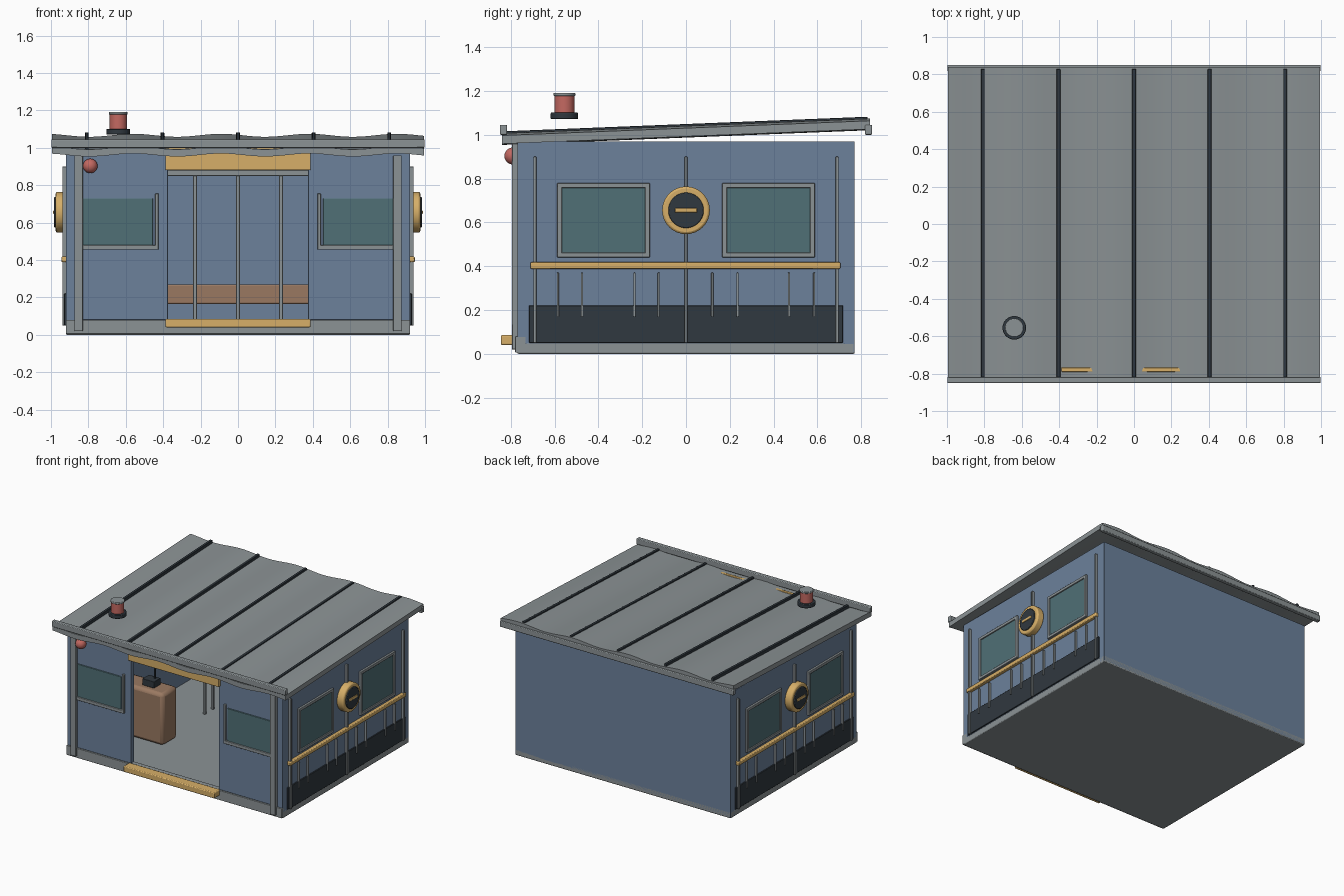
import bpy, bmesh, math
from mathutils import Vector

if "Cube" in bpy.data.objects:
    bpy.data.objects.remove(bpy.data.objects["Cube"])


def mat(name, r, g, b):
    m = bpy.data.materials.new(name)
    m.diffuse_color = (r, g, b, 1)
    m.use_nodes = True
    m.node_tree.nodes["Principled BSDF"].inputs["Base Color"].default_value = m.diffuse_color
    return m


BLUE = mat("blue_paint", 0.15, 0.22, 0.33)
GREY = mat("grey_metal", 0.26, 0.29, 0.30)
DARK = mat("dark_metal", 0.03, 0.04, 0.05)
GOLD = mat("gold_paint", 0.68, 0.43, 0.14)
GLASS = mat("teal_glass", 0.08, 0.16, 0.18)
BROWN = mat("brown_wood", 0.32, 0.19, 0.12)
RED = mat("red_light", 0.55, 0.14, 0.12)


def finish(name, bm, m, bevel=0.0, smooth=True):
    bmesh.ops.recalc_face_normals(bm, faces=bm.faces)
    me = bpy.data.meshes.new(name)
    bm.to_mesh(me)
    bm.free()
    me.materials.append(m)
    ob = bpy.data.objects.new(name, me)
    bpy.context.collection.objects.link(ob)
    if bevel:
        b = ob.modifiers.new("bevel", 'BEVEL')
        b.width, b.segments = bevel, 2
    if smooth:
        bpy.context.view_layer.objects.active = ob
        ob.select_set(True)
        bpy.ops.object.shade_smooth_by_angle()
        ob.select_set(False)
    return ob


def box(name, x, y, z, m, bevel=0.003):
    """Box from (min, max) ranges on each axis."""
    bm = bmesh.new()
    bmesh.ops.create_cube(bm, size=1)
    lo, hi = zip(*(sorted(r) for r in (x, y, z)))
    for v in bm.verts:
        v.co = Vector([(lo[i] + hi[i]) / 2 + v.co[i] * (hi[i] - lo[i]) for i in range(3)])
    return finish(name, bm, m, bevel)


def disc(name, centre, r, depth, m, axis='Z', bevel=0.004):
    bm = bmesh.new()
    bmesh.ops.create_cone(bm, cap_ends=True, segments=32, radius1=r, radius2=r, depth=depth)
    ob = finish(name, bm, m, bevel)
    ob.location = centre
    if axis == 'X':
        ob.rotation_euler.y = math.pi / 2
    return ob


def roof_z(x, y):
    wave = 0.008 * math.cos(2 * math.pi * (x - 0.85) / 0.47)
    return 1.033 + 0.04 * y + wave


# Floor and shell
box("floor_slab", (-0.92, 0.92), (-0.77, 0.77), (0, 0.05), GREY, 0.006)
box("front_plinth", (-0.92, 0.92), (-0.78, -0.73), (0.005, 0.08), GREY)
box("back_wall", (-0.92, 0.92), (0.72, 0.77), (0.005, 0.97), BLUE)
box("door_header", (-0.38, 0.38), (-0.77, -0.73), (0.88, 0.97), BLUE)
for s, side in ((-1, "left"), (1, "right")):
    box(side + "_wall", (s * 0.87, s * 0.92), (-0.77, 0.77), (0.045, 0.97), BLUE)
    box(side + "_front_wall", (s * 0.375, s * 0.92), (-0.77, -0.73), (0.08, 0.97), BLUE)

    # Front corner post and window
    box(side + "_front_post", (s * 0.83, s * 0.875), (-0.795, -0.765), (0.02, 0.96), GREY)
    box(side + "_front_glass", (s * 0.455, s * 0.83), (-0.778, -0.765), (0.475, 0.73), GLASS)
    box(side + "_front_sill", (s * 0.425, s * 0.83), (-0.787, -0.765), (0.455, 0.48), GREY)
    box(side + "_front_window_stile", (s * 0.425, s * 0.443), (-0.787, -0.765), (0.455, 0.755), GREY)

    # Side windows with four-bar frames
    for t, end in ((-1, "near"), (1, "far")):
        n = f"{side}_{end}_window"
        d = (s * 0.91, s * 0.936)
        box(n + "_glass", (s * 0.91, s * 0.928), (t * 0.175, t * 0.58), (0.45, 0.77), GLASS)
        for e, k in (("bottom", 0.44), ("top", 0.758)):
            box(f"{n}_{e}", d, (t * 0.165, t * 0.588), (k, k + 0.022), GREY)
        for e, k in (("inner", 0.165), ("outer", 0.566)):
            box(f"{n}_{e}", d, (t * k, t * (k + 0.022)), (0.44, 0.78), GREY)

    # Side trim: kick panel, rail, seams and balusters
    box(side + "_kick_panel", (s * 0.91, s * 0.929), (-0.717, 0.717), (0.05, 0.22), DARK)
    box(side + "_rail", (s * 0.915, s * 0.945), (-0.71, 0.705), (0.388, 0.418), GOLD, 0.005)
    for i, y in enumerate((-0.69, 0, 0.69)):
        box(f"{side}_seam_{i}", (s * 0.91, s * 0.939), (y - 0.007, y + 0.007), (0.05, 0.90), GREY)
    for i, y in enumerate((-0.585, -0.475, -0.235, -0.125, 0.12, 0.235, 0.47, 0.585)):
        box(f"{side}_baluster_{i}", (s * 0.91, s * 0.937), (y - 0.005, y + 0.005), (0.17, 0.37), GREY, 0.002)

    # Round side badge
    disc(side + "_badge_rim", (s * 0.945, 0, 0.655), 0.109, 0.06, GOLD, 'X', 0.01)
    disc(side + "_badge_face", (s * 0.965, 0, 0.655), 0.081, 0.036, DARK, 'X')
    box(side + "_badge_bar", (s * 0.97, s * 0.988), (-0.05, 0.05), (0.645, 0.665), GOLD)

# Entrance sign and step
box("sign_board", (-0.388, 0.388), (-0.79, -0.767), (0.88, 1.0), GOLD)
box("door_step", (-0.388, 0.388), (-0.845, -0.77), (0.04, 0.085), GOLD, 0.006)

# Wavy sloping roof sheet
bm = bmesh.new()
bmesh.ops.create_grid(bm, x_segments=64, y_segments=12, size=1)
for v in bm.verts:
    v.co.x *= 0.995
    v.co.y *= 0.84
    v.co.z = roof_z(v.co.x, v.co.y)
geom = bmesh.ops.extrude_face_region(bm, geom=bm.faces[:])["geom"]
bmesh.ops.translate(bm, vec=(0, 0, -0.038),
                    verts=[g for g in geom if isinstance(g, bmesh.types.BMVert)])
finish("roof", bm, GREY)

# Roof ribs follow the slope
for i in range(5):
    x = -0.808 + 0.404 * i
    rib = box(f"roof_rib_{i}", (-0.01, 0.01), (-0.83, 0.83), (-0.015, 0.015), DARK)
    rib.location = (x, 0, 1.034)
    rib.rotation_euler.x = math.atan(0.04)
for s, n in ((-1, "front"), (1, "rear")):
    box(n + "_fascia", (-0.998, 0.998), (s * 0.817, s * 0.85), (1.0, 1.045), GREY, 0.005)

# Roof beacon and wall lamp
disc("beacon_base", (-0.64, -0.555, 1.086), 0.063, 0.03, DARK)
disc("beacon_lens", (-0.64, -0.555, 1.14), 0.046, 0.085, RED)
disc("beacon_cap", (-0.64, -0.555, 1.184), 0.05, 0.014, GREY)
bm = bmesh.new()
bmesh.ops.create_uvsphere(bm, u_segments=24, v_segments=12, radius=0.039)
finish("wall_lamp", bm, RED).location = (-0.79, -0.79, 0.903)

# Holding cell with bench
for i in range(5):
    x = -0.46 + 0.23 * i
    box(f"cell_bar_{i}", (x - 0.01, x + 0.01), (0.24, 0.26), (0.05, 0.86), GREY)
box("cell_top_rail", (-0.47, 0.47), (0.235, 0.265), (0.85, 0.88), GREY)
for s, n in ((-1, "left"), (1, "right")):
    for i in range(3):
        y = 0.35 + 0.1 * i
        box(f"cell_{n}_bar_{i}", (s * 0.45, s * 0.47), (y - 0.01, y + 0.01), (0.05, 0.86), GREY)
    box(f"cell_{n}_rail", (s * 0.45, s * 0.47), (0.25, 0.72), (0.85, 0.88), GREY)
box("bench", (-0.43, 0.43), (0.5, 0.72), (0.165, 0.27), BROWN, 0.008)

# Desk with radio
box("desk", (-0.82, -0.39), (-0.36, -0.18), (0.05, 0.45), BROWN, 0.025)
box("radio", (-0.6, -0.5), (-0.31, -0.23), (0.45, 0.5), DARK)
box("radio_antenna", (-0.535, -0.525), (-0.26, -0.25), (0.49, 0.62), DARK, 0)
